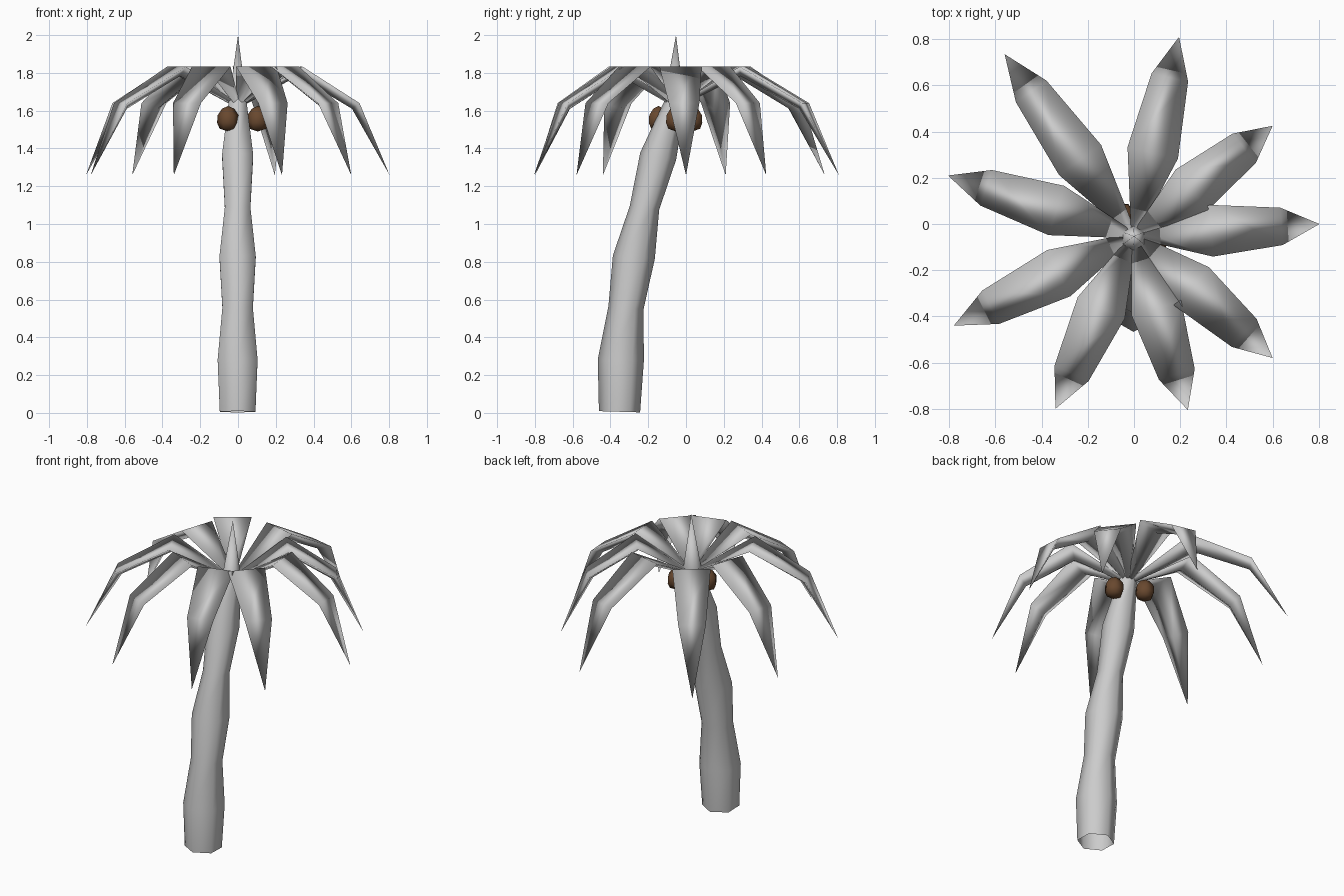
import bpy, bmesh, math
from mathutils import Vector

if "Cube" in bpy.data.objects:
    bpy.data.objects.remove(bpy.data.objects["Cube"])


def material(name, rgb):
    m = bpy.data.materials.new(name)
    m.diffuse_color = (*rgb, 1)
    m.use_nodes = True
    m.node_tree.nodes["Principled BSDF"].inputs["Base Color"].default_value = m.diffuse_color
    return m


GREY = material("plain grey", (0.6, 0.6, 0.6))
BROWN = material("coconut brown", (0.14, 0.065, 0.028))


def loft(name, rings, mat, tip=None, start=None, cap=False):
    """Skin a list of equal-sized rings, optionally closing to points or a cap."""
    bm = bmesh.new()
    vr = [[bm.verts.new(p) for p in ring] for ring in rings]
    n = len(rings[0])
    for a, b in zip(vr, vr[1:]):
        for i in range(n):
            j = (i + 1) % n
            bm.faces.new((a[i], a[j], b[j], b[i]))
    for point, ring in ((tip, vr[-1]), (start, vr[0])):
        if point is not None:
            v = bm.verts.new(point)
            for i in range(n):
                bm.faces.new((ring[i], ring[(i + 1) % n], v))
    if cap:
        bm.faces.new(vr[0])
    bmesh.ops.recalc_face_normals(bm, faces=bm.faces)
    for f in bm.faces:
        f.smooth = True
    me = bpy.data.meshes.new(name)
    bm.to_mesh(me)
    bm.free()
    me.materials.append(mat)
    ob = bpy.data.objects.new(name, me)
    bpy.context.collection.objects.link(ob)
    return ob


def hexagon(cx, cy, z, r, tilt=0.0, turn=math.pi / 2):
    pts = []
    for i in range(6):
        a = turn + i * math.pi / 3
        dy = r * math.sin(a)
        pts.append((cx + r * math.cos(a), cy + dy, z - tilt * dy))
    return pts


# Leaning trunk: (centre y, z, radius, tilt), open at the foot, ending in a spike
trunk = [(-0.352, 0.006, 0.109, 0.03), (-0.345, 0.28, 0.122, 0.03),
         (-0.318, 0.555, 0.093, 0.08), (-0.276, 0.825, 0.111, 0.08),
         (-0.220, 1.085, 0.078, 0.12), (-0.147, 1.36, 0.095, 0.2),
         (-0.062, 1.635, 0.056, 0.15)]
loft("trunk", [hexagon(-0.002, y, z, r, t) for y, z, r, t in trunk], GREY,
     tip=(0, -0.053, 2.0))

# Fronds: flat top with a keel beneath, arching out to a drooping tip
base = Vector((0, -0.05, 0))
tips = [(0.803, 0.0), (0.60, 0.425), (0.195, 0.81), (-0.56, 0.735),
        (-0.805, 0.21), (-0.78, -0.44), (-0.34, -0.80), (0.233, -0.805),
        (0.60, -0.58)]
# (fraction along, z, half width, keel depth, keel pulled inward)
sections = [(0.03, 1.645, 0.02, 0.02, 0.0), (0.417, 1.833, 0.112, 0.05, 0.02),
            (0.795, 1.64, 0.081, 0.03, 0.035)]
for k, (tx, ty) in enumerate(tips):
    axis = Vector((tx, ty, 0)) - base
    out = axis.normalized()
    side = Vector((-out.y, out.x, 0))
    rings = []
    for f, z, w, depth, pull in sections:
        c = base + axis * f + Vector((0, 0, z))
        rings.append([c + side * w, c - side * w,
                      c - out * pull - Vector((0, 0, depth))])
    loft(f"frond_{k + 1}", rings, GREY, tip=(tx, ty, 1.258), cap=True)

# Three coconuts spaced around the top of the trunk
for k in range(3):
    a = math.radians(120 * k)
    x, y = 0.105 * math.cos(a), -0.055 + 0.105 * math.sin(a)
    rings = [hexagon(x, y, z, r, turn=a)
             for z, r in ((1.505, 0.045), (1.535, 0.058), (1.575, 0.056), (1.61, 0.032))]
    loft(f"coconut_{k + 1}", rings, BROWN, tip=(x, y, 1.625), start=(x, y, 1.49))
